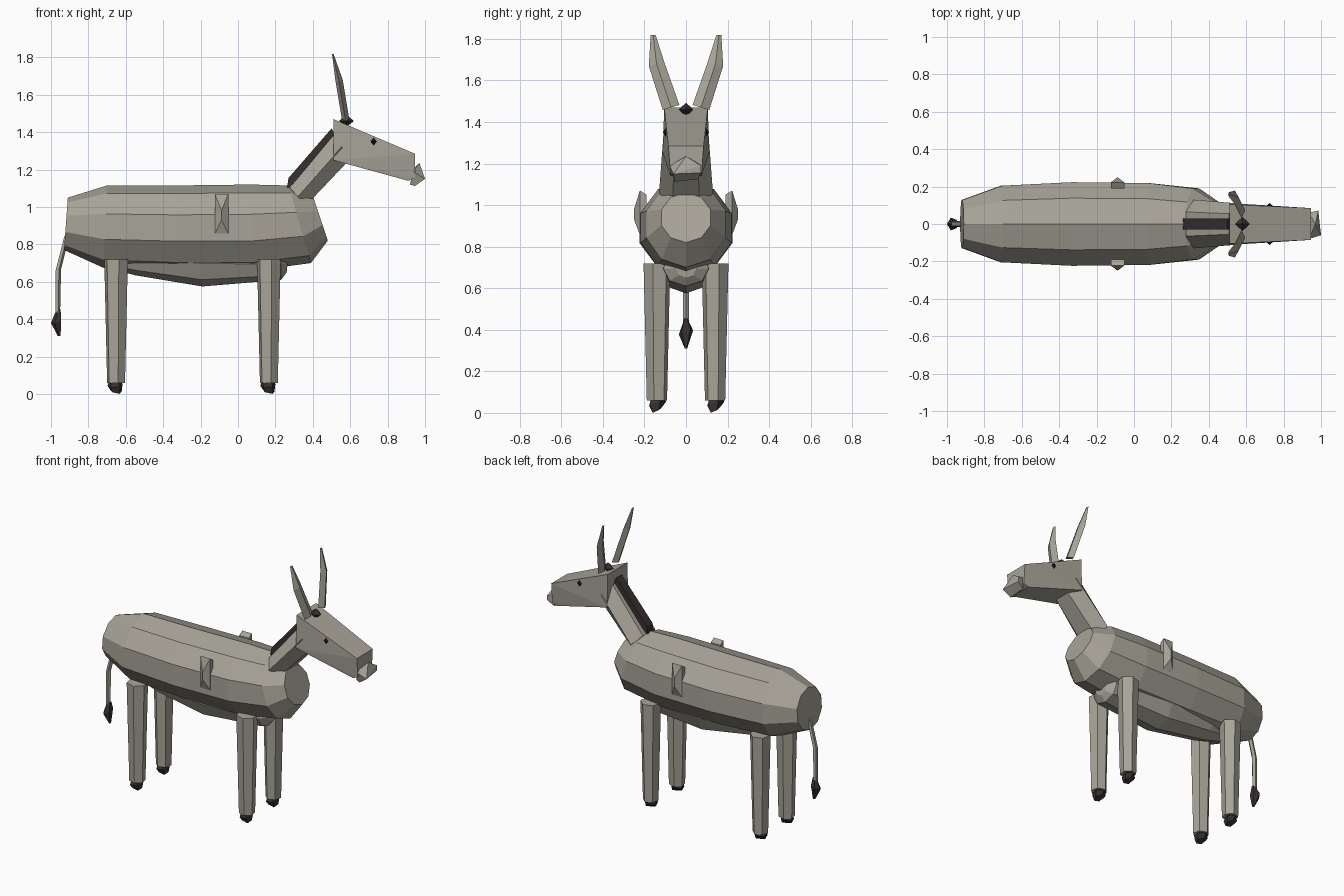
import bpy, bmesh
from math import sin, cos, pi, radians
from mathutils import Vector

cube = bpy.data.objects.get("Cube")
if cube:
    bpy.data.objects.remove(cube, do_unlink=True)


def material(name, color):
    m = bpy.data.materials.new(name)
    m.use_nodes = True
    m.diffuse_color = (*color, 1)
    bsdf = m.node_tree.nodes["Principled BSDF"]
    bsdf.inputs["Base Color"].default_value = (*color, 1)
    bsdf.inputs["Roughness"].default_value = 0.9
    return m


coat = material("grey coat", (0.39, 0.37, 0.315))
dark = material("dark hair", (0.04, 0.03, 0.029))
black = material("eye black", (0.012, 0.011, 0.011))


def finish(name, bm, mat):
    bmesh.ops.recalc_face_normals(bm, faces=bm.faces)
    mesh = bpy.data.meshes.new(name)
    bm.to_mesh(mesh)
    bm.free()
    mesh.materials.append(mat)
    obj = bpy.data.objects.new(name, mesh)
    bpy.context.collection.objects.link(obj)
    return obj


def loft(name, rings, mat):
    """Skin a list of equal-length point rings and cap both ends."""
    bm = bmesh.new()
    loops = [[bm.verts.new(p) for p in ring] for ring in rings]
    n = len(loops[0])
    for a, b in zip(loops, loops[1:]):
        for i in range(n):
            j = (i + 1) % n
            bm.faces.new((a[i], a[j], b[j], b[i]))
    bm.faces.new(loops[0])
    bm.faces.new(loops[-1])
    return finish(name, bm, mat)


def hull(name, points, mat):
    bm = bmesh.new()
    for p in points:
        bm.verts.new(p)
    bmesh.ops.convex_hull(bm, input=bm.verts[:])
    return finish(name, bm, mat)


def ring(center, u, v, sides, start=0):
    """Ellipse of points around center with half axes u and v."""
    c, u, v = Vector(center), Vector(u), Vector(v)
    angles = [radians(start) + 2 * pi * i / sides for i in range(sides)]
    return [c + u * cos(a) + v * sin(a) for a in angles]


def span_ring(top, bottom, half_y, sides, start=90):
    """Ring across the body between a top and a bottom (x, z) point."""
    t, b = Vector((top[0], 0, top[1])), Vector((bottom[0], 0, bottom[1]))
    return ring((t + b) / 2, (0, half_y, 0), (t - b) / 2, sides, start)


def gem(name, center, size, mat):
    c = Vector(center)
    axes = [Vector([size[k] if k == i else 0 for k in range(3)]) for i in range(3)]
    return hull(name, [c + a * s for a in axes for s in (-1, 1)], mat)


# Barrel body and sagging belly
loft("body", [
    span_ring((-0.91, 1.05), (-0.93, 0.77), 0.135, 10),
    span_ring((-0.70, 1.115), (-0.72, 0.675), 0.215, 10),
    span_ring((-0.33, 1.115), (-0.33, 0.66), 0.235, 10),
    span_ring((0.07, 1.12), (0.09, 0.66), 0.23, 10),
    span_ring((0.27, 1.115), (0.39, 0.70), 0.2, 10),
    span_ring((0.40, 1.06), (0.48, 0.82), 0.125, 10),
], coat)
loft("belly", [
    span_ring((-0.72, 0.80), (-0.70, 0.675), 0.07, 8),
    span_ring((-0.55, 0.82), (-0.55, 0.635), 0.11, 8),
    span_ring((-0.19, 0.82), (-0.19, 0.575), 0.14, 8),
    span_ring((0.23, 0.78), (0.23, 0.61), 0.11, 8),
    span_ring((0.27, 0.74), (0.26, 0.65), 0.05, 8),
], coat)

# Neck and mane
loft("neck", [
    span_ring((0.27, 1.11), (0.37, 1.0), 0.13, 6, 0),
    span_ring((0.50, 1.39), (0.61, 1.25), 0.11, 6, 0),
], coat)
hull("mane", [(x, y, z) for y in (-0.03, 0.03)
              for x, z in ((0.26, 1.09), (0.27, 1.155), (0.5, 1.42), (0.53, 1.37))], dark)

# Wedge-shaped head with faceted muzzle
hull("head", [(x, s * y, z) for s in (-1, 1) for x, y, z in (
    (0.51, 0.105, 1.47), (0.51, 0.112, 1.25), (0.60, 0.105, 1.235),
    (0.91, 0.075, 1.14), (0.945, 0.075, 1.155), (0.945, 0.085, 1.285))], coat)
hull("muzzle", [
    (0.935, -0.08, 1.19), (0.935, 0.06, 1.2), (0.92, -0.05, 1.12), (0.94, 0.06, 1.125),
    (0.97, 0.0, 1.235), (0.985, 0.072, 1.19), (0.985, 0.07, 1.155),
    (1.0, -0.06, 1.15), (0.945, -0.055, 1.112)], coat)
gem("forelock", (0.58, 0, 1.46), (0.04, 0.036, 0.032), dark)

# Paired parts: ears, eyes and flank wedges
for side, s in (("near", -1), ("far", 1)):
    loft(f"ear_{side}", [
        ring((0.575, s * 0.072, 1.47), (0, s * 0.04, -0.012), (0.02, 0, 0), 4),
        ring((0.54, s * 0.142, 1.68), (0, s * 0.037, -0.01), (0.02, 0, 0), 4),
        ring((0.507, s * 0.158, 1.818), (0, s * 0.012, 0), (0.004, 0, 0), 4),
    ], coat)
    gem(f"eye_{side}", (0.725, s * 0.098, 1.35), (0.016, 0.014, 0.02), black)
    hull(f"flank_wedge_{side}",
         [(x, s * y, z) for x in (-0.124, -0.052) for y, z in
          ((0.222, 1.07), (0.19, 1.05), (0.222, 0.857), (0.19, 0.87))]
         + [(-0.088, s * 0.25, z) for z in (0.93, 0.98)], coat)

# Legs and hooves
for end, x in (("front", 0.165), ("rear", -0.652)):
    for side, s in (("near", -1), ("far", 1)):
        y = s * 0.14
        loft(f"{end}_leg_{side}", [
            ring((x, y, z), (r, 0, 0), (0, s * r, 0), 6, 17)
            for z, r in ((0.06, 0.05), (0.72, 0.066))], coat)
        loft(f"{end}_hoof_{side}", [
            ring((x - 0.005, y, 0.068), (0.034, 0, 0), (0, 0.034, 0), 5, 20),
            ring((x - 0.005, y, 0.045), (0.042, 0, 0.004), (0, 0.045, 0.01), 5, 20),
            ring((x - 0.002, y, 0.016), (0.034, 0, -0.008), (0, 0.026, 0.013), 5, 20),
        ], dark)

# Tail and tuft
loft("tail", [
    ring(c, (r, 0, 0.4 * r), (0, r, 0), 5)
    for c, r in (((-0.915, 0, 0.85), 0.016), ((-0.963, 0, 0.66), 0.017), ((-0.965, 0, 0.43), 0.014))], coat)
loft("tail_tuft", [
    ring((-0.96, 0, 0.45), (0.014, 0, 0.006), (0, 0.01, 0), 5, 36),
    ring((-0.97, 0, 0.39), (0.03, 0, 0.01), (0, 0.036, 0.01), 5, 36),
    ring((-0.955, 0, 0.31), (0.008, 0, 0), (0, 0.006, 0), 5, 36),
], dark)
